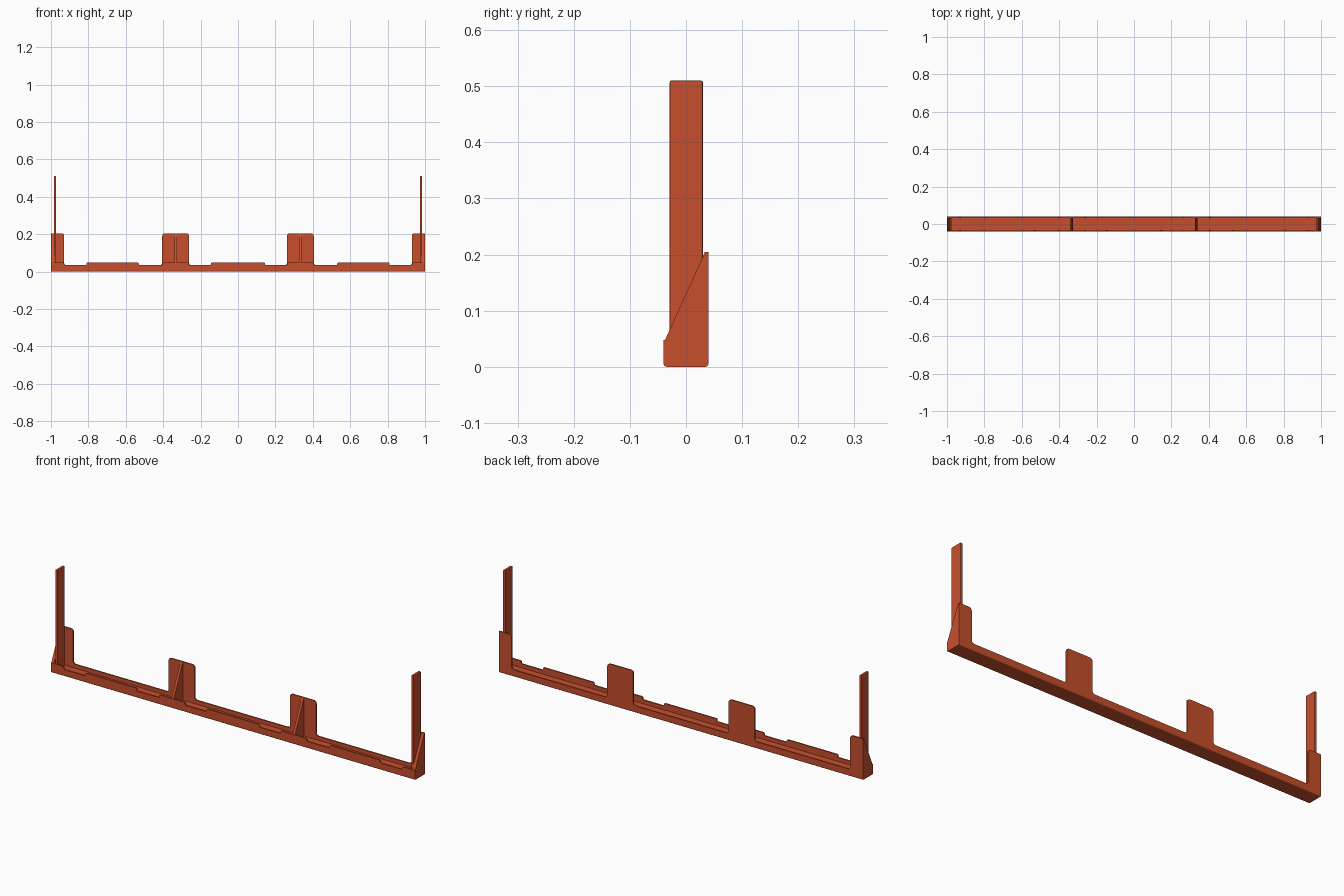
import bpy, bmesh, math

if "Cube" in bpy.data.objects:
    bpy.data.objects.remove(bpy.data.objects["Cube"])

ORANGE = bpy.data.materials.new("burnt orange")
ORANGE.diffuse_color = (0.57, 0.078, 0.026, 1)
ORANGE.use_nodes = True
ORANGE.node_tree.nodes["Principled BSDF"].inputs["Base Color"].default_value = ORANGE.diffuse_color

FLOOR, LIP, LOW, TAB, TOP = 0.015, 0.048, 0.034, 0.205, 0.51
WALL = 0.007      # wall thickness
BAY = 0.333       # x of the middle ribs


def prism(name, pts, place, vec):
    """Extrude a 2D outline; place maps (a, b) to 3D, vec is the extrusion."""
    bm = bmesh.new()
    face = bm.faces.new([bm.verts.new(place(a, b)) for a, b in pts])
    out = bmesh.ops.extrude_face_region(bm, geom=[face])
    verts = [g for g in out["geom"] if isinstance(g, bmesh.types.BMVert)]
    bmesh.ops.translate(bm, verts=verts, vec=vec)
    bmesh.ops.recalc_face_normals(bm, faces=bm.faces)
    mesh = bpy.data.meshes.new(name)
    bm.to_mesh(mesh)
    bm.free()
    mesh.materials.append(ORANGE)
    obj = bpy.data.objects.new(name, mesh)
    bpy.context.collection.objects.link(obj)
    return obj


def yz_prism(name, pts, x0, x1):
    return prism(name, pts, lambda y, z: (x0, y, z), (x1 - x0, 0, 0))


def xz_prism(name, pts, y0, y1):
    return prism(name, pts, lambda x, z: (x, y0, z), (0, y1 - y0, 0))


def arc(cx, cz, r, a0, a1, n=5):
    angles = [math.radians(a0 + (a1 - a0) * i / n) for i in range(n + 1)]
    return [(cx + r * math.cos(a), cz + r * math.sin(a)) for a in angles]


def battlement(spans, low, high, r_top, r_low):
    """Outline of a wall with raised spans, rounded corners and fillets."""
    pts = [(-1, FLOOR)]
    for x0, x1 in spans:
        if x0 > -1:
            pts += arc(x0 - r_low, low + r_low, r_low, -90, 0)
            pts += arc(x0 + r_top, high - r_top, r_top, 180, 90)
        else:
            pts.append((-1, high))
        if x1 < 1:
            pts += arc(x1 - r_top, high - r_top, r_top, 90, 0)
            pts += arc(x1 + r_low, low + r_low, r_low, 180, 270)
        else:
            pts.append((1, high))
    return pts + [(1, FLOOR)]


# Rail floor with rounded bottom edges
floor_outline = ([(0.04, FLOOR), (-0.04, FLOOR)]
                 + arc(-0.034, 0.006, 0.006, 180, 270, 4)
                 + arc(0.034, 0.006, 0.006, 270, 360, 4))
yz_prism("rail_floor", floor_outline, -1, 1)

# Front lip with shallow notches
lip_spans = [(-1, -0.93), (-0.81, -0.53), (-0.405, -0.262), (-0.145, 0.145),
             (0.262, 0.405), (0.53, 0.81), (0.93, 1)]
xz_prism("front_lip", battlement(lip_spans, LOW, LIP, 0.006, 0.006),
         -0.04, -0.04 + WALL)

# Back wall with tall tabs
tab_spans = [(-1, -0.93), (-0.405, -0.262), (0.262, 0.405), (0.93, 1)]
xz_prism("back_wall", battlement(tab_spans, LOW, TAB, 0.014, 0.014),
         0.04 - WALL, 0.04)

# Sloping ribs that brace the tabs, and the closed ends
rib = [(-0.04, FLOOR), (-0.04, 0.042), (0.033, TAB - 0.002), (0.033, FLOOR)]
for side, s in (("left", -1), ("right", 1)):
    yz_prism(side + "_middle_rib", rib, s * BAY - 0.0065, s * BAY + 0.0065)
    yz_prism(side + "_end_rib", rib, s * 0.985, s * 1.0)
    # Upright post with softened edges
    post = yz_prism(side + "_post", [(-0.029, FLOOR), (-0.029, TOP),
                                     (0.03, TOP), (0.03, FLOOR)],
                    s * 0.972, s * 0.985)
    bevel = post.modifiers.new("soft_edges", "BEVEL")
    bevel.width = 0.003
    bevel.segments = 2
